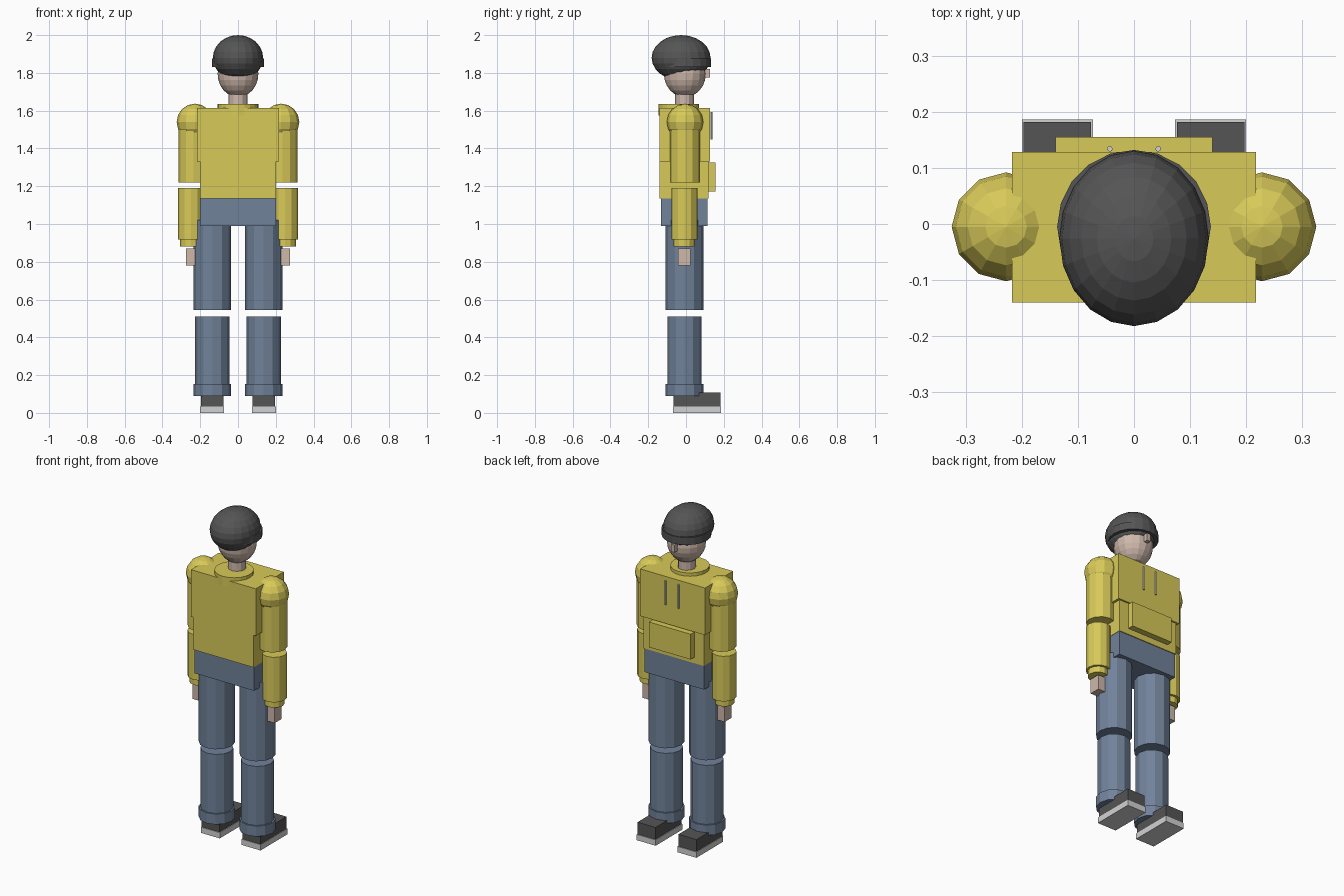
import bpy
import math

if "Cube" in bpy.data.objects:
    bpy.data.objects.remove(bpy.data.objects["Cube"])


def material(name, rgb):
    m = bpy.data.materials.new(name)
    m.diffuse_color = (*rgb, 1.0)
    m.use_nodes = True
    m.node_tree.nodes["Principled BSDF"].inputs["Base Color"].default_value = m.diffuse_color
    return m


YELLOW = material("yellow cloth", (0.69, 0.59, 0.10))
DENIM = material("blue denim", (0.165, 0.225, 0.325))
DARK = material("charcoal", (0.09, 0.09, 0.092))
SKIN = material("skin", (0.62, 0.48, 0.41))
PALE = material("pale rubber", (0.65, 0.65, 0.65))


def finish(name, mat):
    ob = bpy.context.object
    ob.name = name
    ob.data.materials.append(mat)
    bpy.ops.object.transform_apply(location=False, rotation=False, scale=True)
    return ob


def box(name, x, y, z, mat):
    """Box from (min, max) pairs on each axis."""
    bpy.ops.mesh.primitive_cube_add(
        size=1, location=[(a + b) / 2 for a, b in (x, y, z)])
    bpy.context.object.scale = [b - a for a, b in (x, y, z)]
    return finish(name, mat)


def tube(name, x, y, z, r, mat, sides=12):
    """Upright capped cylinder between two heights."""
    bpy.ops.mesh.primitive_cylinder_add(
        vertices=sides, radius=r, depth=z[1] - z[0], location=(x, y, sum(z) / 2))
    return finish(name, mat)


def ball(name, loc, radii, mat, segments=12, rings=8):
    bpy.ops.mesh.primitive_uv_sphere_add(
        segments=segments, ring_count=rings, radius=1, location=loc)
    bpy.context.object.scale = radii
    return finish(name, mat)


# Torso: wide chest, narrower waist, hips
box("chest", (-0.217, 0.217), (-0.14, 0.128), (1.33, 1.615), YELLOW)
box("waist", (-0.202, 0.202), (-0.14, 0.118), (1.135, 1.33), YELLOW)
box("hips", (-0.20, 0.20), (-0.132, 0.113), (0.99, 1.135), DENIM)
box("front_pocket", (-0.14, 0.14), (0.11, 0.155), (1.172, 1.325), YELLOW)
tube("collar", 0, -0.038, (1.575, 1.635), 0.108, YELLOW, 20)

# Head, neck and hat
tube("neck", 0, -0.008, (1.60, 1.72), 0.05, SKIN)
ball("head", (0, -0.006, 1.795), (0.108, 0.111, 0.123), SKIN, 16, 12)
box("nose", (-0.013, 0.013), (0.08, 0.127), (1.775, 1.82), SKIN)
ball("hat", (0, -0.026, 1.88), (0.133, 0.156, 0.12), DARK, 20, 12)
tube("hat_band", 0, -0.005, (1.83, 1.875), 0.137, DARK, 20)

# Paired parts
for side, s in (("left", -1), ("right", 1)):
    def part(label):
        return f"{side}_{label}"

    def span(a, b):
        return tuple(sorted((s * a, s * b)))

    # Arm
    ball(part("shoulder"), (s * 0.228, -0.005, 1.54), (0.097,) * 3, YELLOW)
    tube(part("upper_arm"), s * 0.236, -0.005, (1.22, 1.54), 0.08, YELLOW)
    tube(part("forearm"), s * 0.249, -0.008, (0.917, 1.19), 0.069, YELLOW)
    tube(part("sleeve_cuff"), s * 0.25, -0.01, (0.88, 0.93), 0.056, YELLOW)
    box(part("hand"), span(0.222, 0.275), (-0.042, 0.024), (0.78, 0.87), SKIN)
    # Leg
    tube(part("thigh"), s * 0.136, -0.008, (0.545, 1.02), 0.10, DENIM)
    tube(part("shin"), s * 0.136, -0.008, (0.10, 0.51), 0.091, DENIM)
    tube(part("trouser_cuff"), s * 0.136, -0.008, (0.09, 0.153), 0.10, DENIM)
    # Shoe
    box(part("sole"), span(0.073, 0.20), (-0.07, 0.186), (0, 0.035), PALE)
    box(part("shoe"), span(0.077, 0.197), (-0.066, 0.182), (0.035, 0.108), DARK)
    # Drawstring
    tube(part("drawstring"), s * 0.043, 0.134, (1.447, 1.592), 0.005, PALE, 8)
